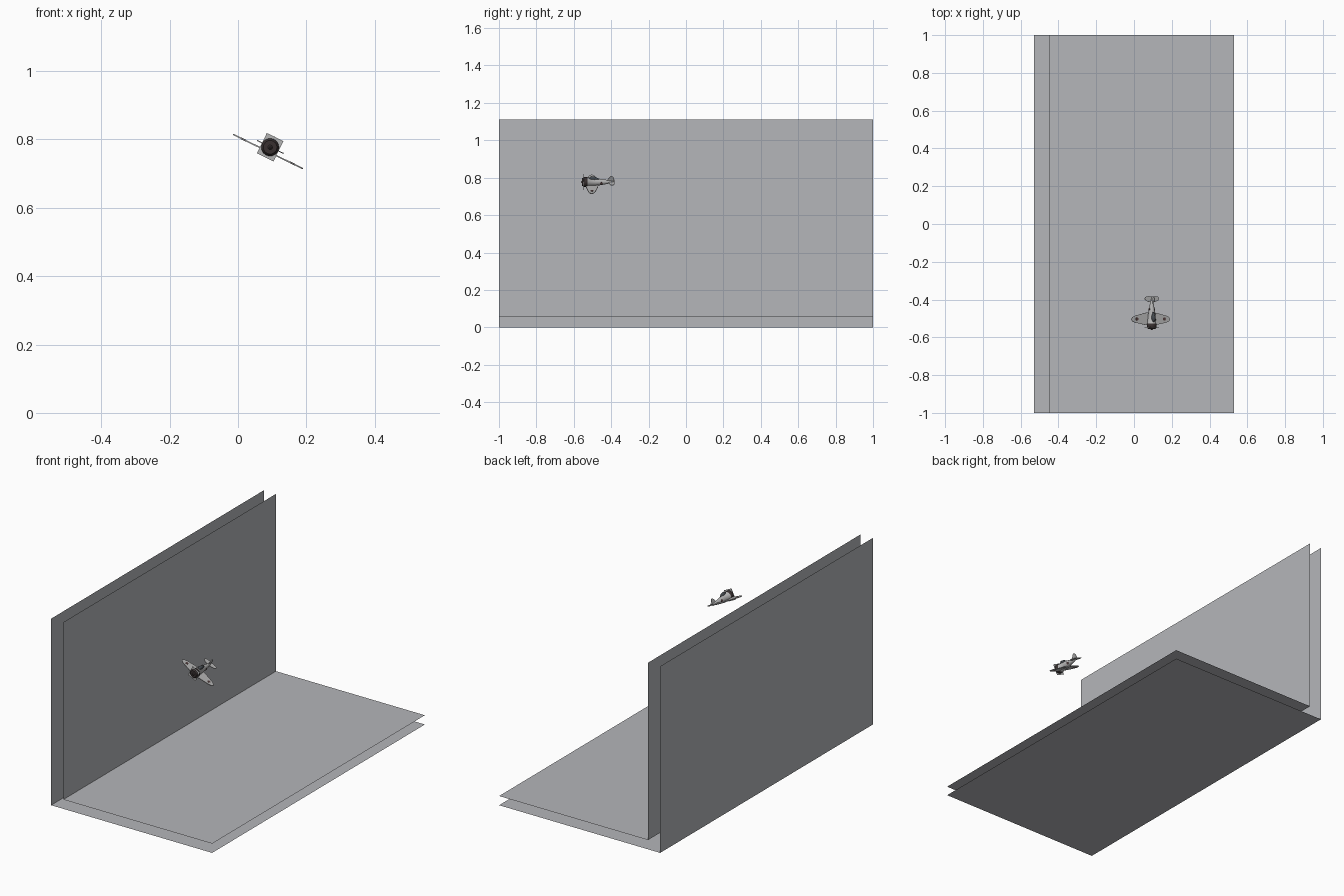
import bpy, bmesh, math
from mathutils import Matrix

if "Cube" in bpy.data.objects:
    bpy.data.objects.remove(bpy.data.objects["Cube"])


def material(name, rgb):
    m = bpy.data.materials.new(name)
    m.diffuse_color = (*rgb, 1)
    m.use_nodes = True
    m.node_tree.nodes["Principled BSDF"].inputs["Base Color"].default_value = m.diffuse_color
    return m


SHEET = material("sheet grey", (0.46, 0.468, 0.49))
BODY = material("aircraft grey", (0.46, 0.46, 0.46))
DARK = material("cowling dark brown", (0.04, 0.03, 0.03))
GLASS = material("canopy dark glass", (0.06, 0.07, 0.08))
MARK = material("roundel dark", (0.09, 0.05, 0.05))

# Aircraft frame: y is world y, banked around the fuselage axis
BANK = Matrix.Translation((0.094, 0, 0.777)) @ Matrix.Rotation(math.radians(26.2), 4, 'Y')


def make(name, bm, mats, banked=True, smooth=False):
    if banked:
        bmesh.ops.recalc_face_normals(bm, faces=bm.faces)
        bm.transform(BANK)
    me = bpy.data.meshes.new(name)
    bm.to_mesh(me)
    bm.free()
    for m in mats:
        me.materials.append(m)
    ob = bpy.data.objects.new(name, me)
    bpy.context.collection.objects.link(ob)
    if smooth:
        for p in me.polygons:
            p.use_smooth = len(p.vertices) < 5
    return ob


def folded_sheet(name, x, z):
    """Zero-thickness wall and floor joined in an L."""
    bm = bmesh.new()
    rows = [[bm.verts.new((px, y, pz)) for y in (-1, 1)]
            for px, pz in ((0.53, z), (x, z), (x, 1.11))]
    for a, b in zip(rows, rows[1:]):
        bm.faces.new((a[0], a[1], b[1], b[0]))
    bmesh.ops.recalc_face_normals(bm, faces=bm.faces)
    bm.normal_update()
    if bm.faces[:][0].normal.z < 0:
        bmesh.ops.reverse_faces(bm, faces=bm.faces)
    return make(name, bm, [SHEET], banked=False)


def loft(name, rings, mats, rule=None, n=16):
    """Round body along y; rings are (y, x radius, z radius, z centre)."""
    bm = bmesh.new()
    loops = []
    for y, rx, rz, zc in rings:
        loops.append([bm.verts.new((rx * math.cos(2 * math.pi * i / n), y,
                                    zc + rz * math.sin(2 * math.pi * i / n)))
                      for i in range(n)])
    for a, b in zip(loops, loops[1:]):
        for i in range(n):
            j = (i + 1) % n
            bm.faces.new((a[i], a[j], b[j], b[i]))
    bm.faces.new(loops[0])
    bm.faces.new(loops[-1])
    if rule:
        for f in bm.faces:
            f.material_index = rule(f.calc_center_median())
    return make(name, bm, mats, smooth=True)


def plate(name, outline, thick, mat, to3d):
    """Thin slab from a 2D outline; to3d(a, b, offset) places each point."""
    bm = bmesh.new()
    lo = [bm.verts.new(to3d(a, b, -thick / 2)) for a, b in outline]
    hi = [bm.verts.new(to3d(a, b, thick / 2)) for a, b in outline]
    bm.faces.new(lo)
    bm.faces.new(hi)
    for i in range(len(lo)):
        j = (i + 1) % len(lo)
        bm.faces.new((lo[i], lo[j], hi[j], hi[i]))
    return make(name, bm, [mat])


def mirrored(half):
    return half + [(-a, b) for a, b in reversed(half)]


def level(z):
    return lambda a, b, o: (a, b, z + o)


# Nested backdrop sheets
folded_sheet("outer_sheet", -0.53, 0.0)
folded_sheet("inner_sheet", -0.45, 0.055)

# Fuselage with dark engine cowling
loft("fuselage", [(-0.555, .020, .020, 0), (-0.548, .026, .026, 0),
                  (-0.528, .026, .026, 0), (-0.526, .023, .024, 0),
                  (-0.48, .019, .021, 0), (-0.44, .013, .014, 0),
                  (-0.41, .008, .009, .001), (-0.388, .002, .004, .002)],
     [BODY, DARK], lambda c: int(c.y < -0.527))
loft("spinner", [(-0.561, .002, .002, 0), (-0.558, .006, .006, 0),
                 (-0.552, .008, .008, 0)], [DARK], n=10)

# Canopy
loft("canopy", [(-0.518, .004, .003, .021), (-0.508, .010, .013, .021),
                (-0.488, .010, .013, .019), (-0.466, .004, .004, .016)],
     [GLASS], n=12)

# Flat propeller panel
plate("propeller_panel", [(-.027, -.033), (.027, -.033), (.027, .033), (-.027, .033)],
      0.001, BODY, lambda a, b, o: (a, -0.547 + o, b))

# Low wing, tailplane and fin
plate("wing", mirrored([(0, -.538), (.03, -.535), (.095, -.521), (.109, -.514),
                        (.114, -.504), (.108, -.493), (.09, -.485), (.03, -.470),
                        (0, -.468)]), 0.004, BODY, level(-.014))
plate("tailplane", mirrored([(0, -.415), (.02, -.412), (.036, -.406), (.043, -.396),
                             (.038, -.386), (.02, -.382), (0, -.384)]),
      0.003, BODY, level(.001))
plate("tail_fin", [(-.425, .006), (-.412, .024), (-.402, .034), (-.392, .033),
                   (-.385, .022), (-.384, -.004), (-.41, -.006)],
      0.003, BODY, lambda a, b, o: (o, a, b))

# Roundels on both wings and on the fuselage sides
def disc(ca, cb, r):
    return [(ca + r * math.cos(math.pi * i / 6), cb + r * math.sin(math.pi * i / 6))
            for i in range(12)]


for s, side in ((-1, "left"), (1, "right")):
    plate(side + "_wing_roundel", disc(s * .08, -.503, .009), 0.0052, MARK, level(-.014))
    plate(side + "_fuselage_roundel", disc(-.452, 0, .007), 0.002, MARK,
          lambda a, b, o, s=s: (s * (.0155 + (-.452 - a) * .15) + o, a, b))
